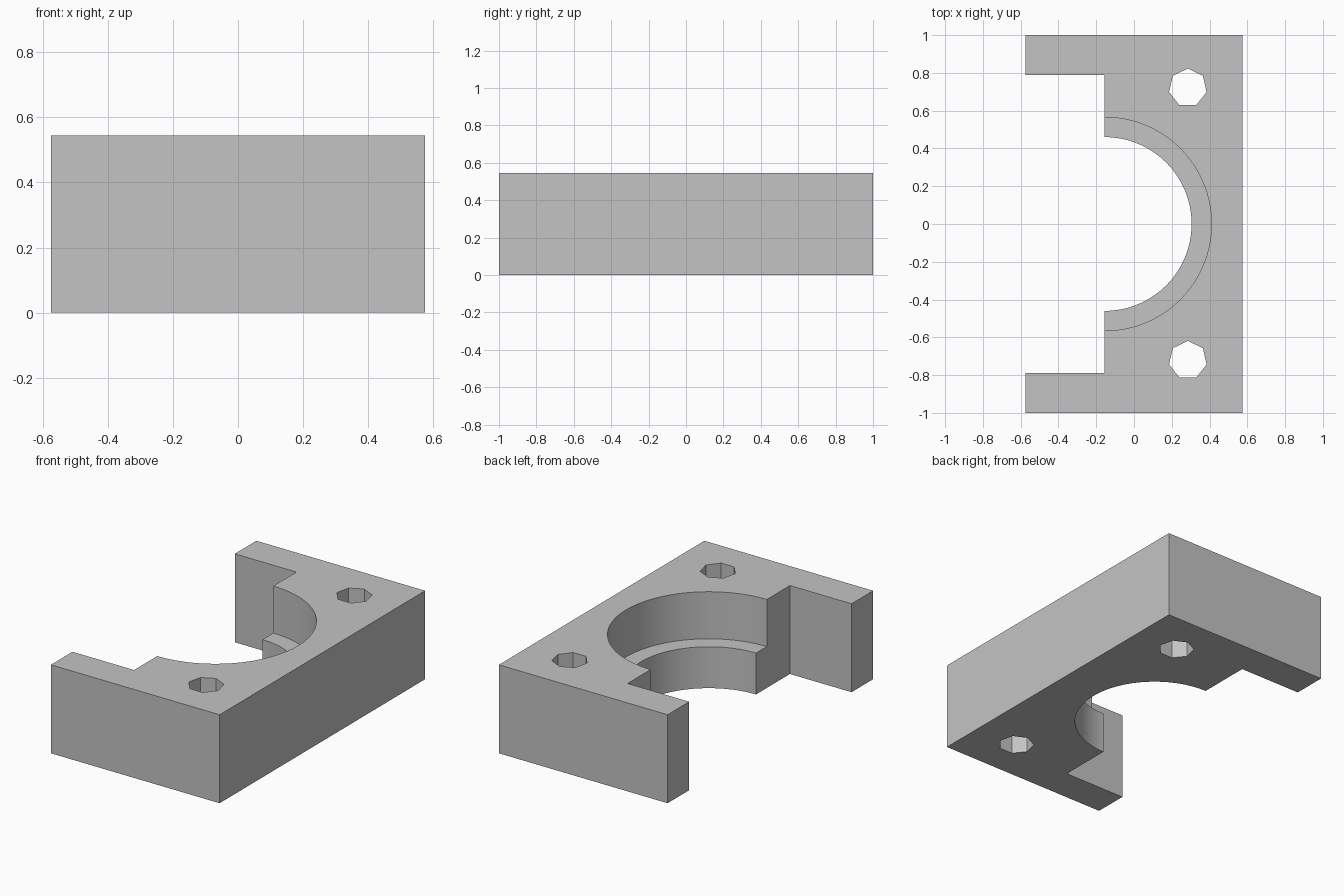
import bpy
import bmesh
from math import sin, cos, pi, radians

if "Cube" in bpy.data.objects:
    bpy.data.objects.remove(bpy.data.objects["Cube"], do_unlink=True)

HEIGHT = 0.545
LEDGE = 0.255
HALF_X = 0.575
FACE_X = -0.155      # front plane of the split bore

grey = bpy.data.materials.new("plain grey")
grey.use_nodes = True
colour = (0.55, 0.55, 0.55, 1)
grey.diffuse_color = colour
grey.node_tree.nodes["Principled BSDF"].inputs["Base Color"].default_value = colour


def prism(name, outline, z0, z1):
    """Extrude a counter-clockwise outline from z0 to z1."""
    bm = bmesh.new()
    base = bm.faces.new([bm.verts.new((x, y, z0)) for x, y in outline])
    top = bmesh.ops.extrude_face_region(bm, geom=[base], use_keep_orig=True)
    for v in top["geom"]:
        if isinstance(v, bmesh.types.BMVert):
            v.co.z = z1
    bmesh.ops.recalc_face_normals(bm, faces=bm.faces)
    mesh = bpy.data.meshes.new(name)
    bm.to_mesh(mesh)
    bm.free()
    mesh.materials.append(grey)
    obj = bpy.data.objects.new(name, mesh)
    bpy.context.collection.objects.link(obj)
    return obj


def polygon(x, y, radius, sides):
    """Regular polygon with one corner towards +y."""
    angles = [pi / 2 + 2 * pi * i / sides for i in range(sides)]
    return [(x + radius * cos(a), y + radius * sin(a)) for a in angles]


# Body with the rectangular recess between its two arms
half_outline = [(HALF_X, 1), (-HALF_X, 1), (-HALF_X, 0.79), (FACE_X, 0.79)]
outline = half_outline + [(x, -y) for x, y in reversed(half_outline)]
body = prism("clamp_block", outline, 0, HEIGHT)

# Stepped half bore and the two seven-sided bolt holes
cutters = [
    prism("bore_cutter", polygon(FACE_X, 0, 0.46, 128), -0.1, HEIGHT + 0.1),
    prism("counterbore_cutter", polygon(FACE_X, 0, 0.565, 128), LEDGE, HEIGHT + 0.2),
]
for side in (-1, 1):
    cutters.append(prism("bolt_hole_cutter", polygon(0.285, side * 0.721, 0.102, 7),
                         -0.1, HEIGHT + 0.1))

bpy.ops.object.select_all(action="DESELECT")
body.select_set(True)
bpy.context.view_layer.objects.active = body
for cutter in cutters:
    cutter.hide_render = True
    mod = body.modifiers.new("cut", "BOOLEAN")
    mod.operation = "DIFFERENCE"
    mod.solver = "EXACT"
    mod.object = cutter
    bpy.ops.object.modifier_apply(modifier=mod.name)
    bpy.data.objects.remove(cutter, do_unlink=True)

# Smooth bore, crisp edges
bpy.ops.object.shade_smooth_by_angle(angle=radians(30))
